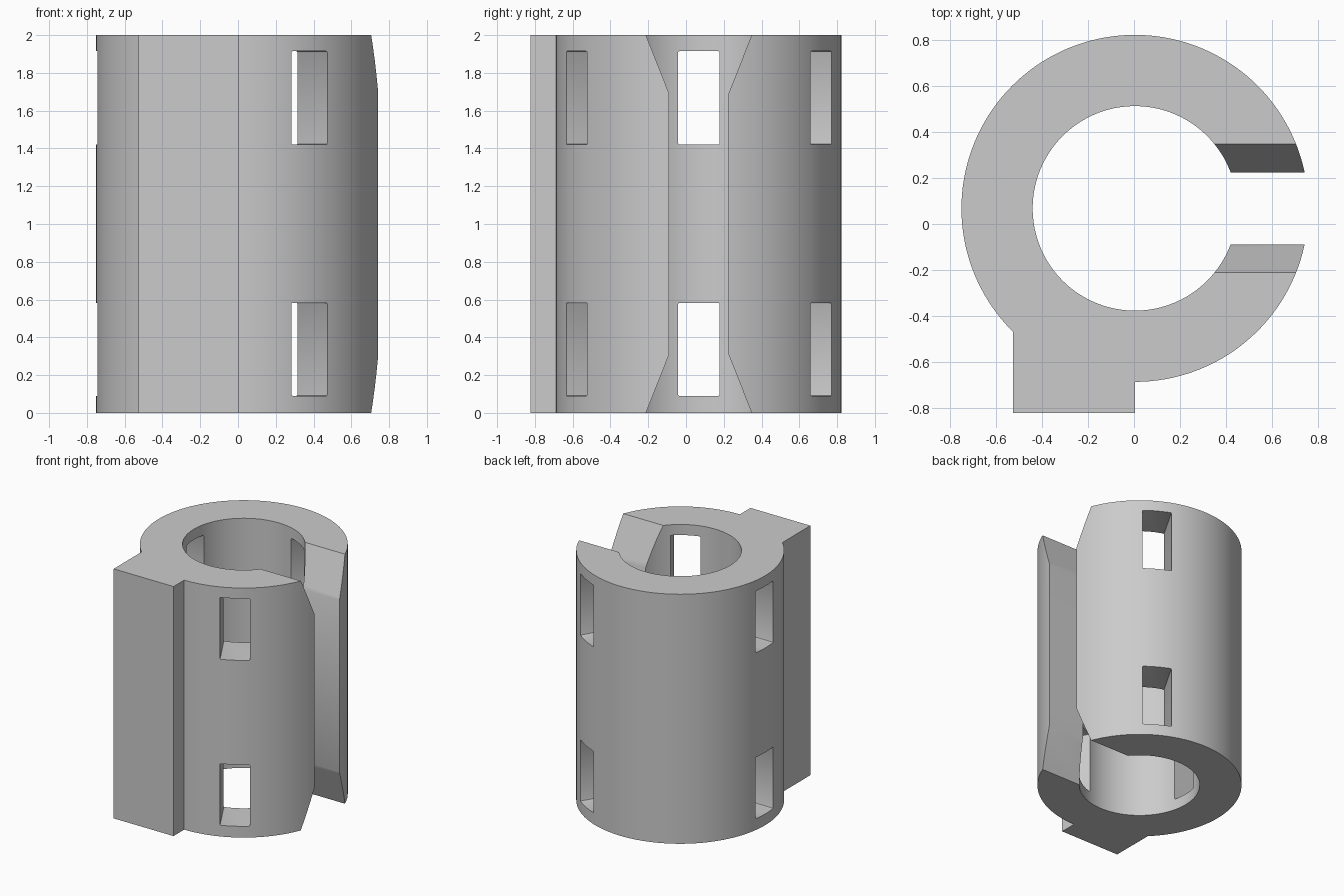
import bpy, bmesh, math
from mathutils import Matrix, Vector

if "Cube" in bpy.data.objects:
    bpy.data.objects.remove(bpy.data.objects["Cube"], do_unlink=True)

CENTRE = Vector((0.004, 0.068, 0))
OUTER, BORE, HEIGHT = 0.755, 0.445, 2.0

grey = bpy.data.materials.new("plain_grey")
grey.use_nodes = True
colour = (0.6, 0.6, 0.6, 1)
grey.diffuse_color = colour
grey.node_tree.nodes["Principled BSDF"].inputs["Base Color"].default_value = colour


def add_object(name, bm):
    bmesh.ops.recalc_face_normals(bm, faces=bm.faces)
    mesh = bpy.data.meshes.new(name)
    bm.to_mesh(mesh)
    bm.free()
    mesh.materials.append(grey)
    obj = bpy.data.objects.new(name, mesh)
    bpy.context.collection.objects.link(obj)
    return obj


def cylinder(name, radius, low, high):
    bm = bmesh.new()
    place = Matrix.Translation(CENTRE + Vector((0, 0, (low + high) / 2)))
    bmesh.ops.create_cone(bm, cap_ends=True, segments=144, radius1=radius,
                          radius2=radius, depth=high - low, matrix=place)
    return add_object(name, bm)


def prism(name, points, offset):
    bm = bmesh.new()
    face = bm.faces.new([bm.verts.new(p) for p in points])
    moved = bmesh.ops.extrude_face_region(bm, geom=[face])["geom"]
    verts = [v for v in moved if isinstance(v, bmesh.types.BMVert)]
    bmesh.ops.translate(bm, verts=verts, vec=offset)
    return add_object(name, bm)


def window(angle, low, high):
    # Radial box with lightly rounded corners
    bm = bmesh.new()
    size = Matrix.Diagonal((0.7, 0.22, high - low, 1))
    shift = Matrix.Translation((0.65, 0, (low + high) / 2))
    bmesh.ops.create_cube(bm, size=1, matrix=shift @ size)
    radial = [e for e in bm.edges if abs(e.verts[0].co.x - e.verts[1].co.x) > 0.1]
    bmesh.ops.bevel(bm, geom=radial, offset=0.008, segments=2, profile=0.5,
                    affect='EDGES')
    turn = Matrix.Translation(CENTRE) @ Matrix.Rotation(angle, 4, 'Z')
    bmesh.ops.transform(bm, matrix=turn, verts=bm.verts)
    return add_object("window_cutter", bm)


def combine(target, tool, operation):
    mod = target.modifiers.new(operation.lower(), 'BOOLEAN')
    mod.operation, mod.solver, mod.object = operation, 'EXACT', tool
    bpy.context.view_layer.objects.active = target
    bpy.ops.object.modifier_apply(modifier=mod.name)
    bpy.data.objects.remove(tool, do_unlink=True)


# Sleeve with a full-height key on the front
sleeve = cylinder("slotted_sleeve", OUTER, 0, HEIGHT)
key = prism("key", [(-0.527, -0.822, 0), (0.004, -0.822, 0),
                    (0.004, -0.3, 0), (-0.527, -0.3, 0)], (0, 0, HEIGHT))
combine(sleeve, key, 'UNION')

# Round bore
combine(sleeve, cylinder("bore_cutter", BORE, -0.1, HEIGHT + 0.1), 'DIFFERENCE')

# Side slot, flared at both ends
half, flare, run, over = 0.157, 0.28, 0.31, 0.1
wide = flare + (flare - half) * over / run
edge = [(wide, -over), (half, run), (half, HEIGHT - run), (wide, HEIGHT + over)]
outline = edge + [(-y, z) for y, z in reversed(edge)]
slot = prism("slot_cutter", [(0.1, CENTRE.y + y, z) for y, z in outline], (1, 0, 0))
combine(sleeve, slot, 'DIFFERENCE')

# Two rows of three windows
for low, high in ((0.09, 0.583), (1.42, 1.915)):
    for degrees in (60, 180, 300):
        combine(sleeve, window(math.radians(degrees), low, high), 'DIFFERENCE')

# Smooth curved walls, keep crisp edges
bpy.ops.object.select_all(action='DESELECT')
sleeve.select_set(True)
bpy.context.view_layer.objects.active = sleeve
bpy.ops.object.shade_smooth_by_angle(angle=math.radians(25))
